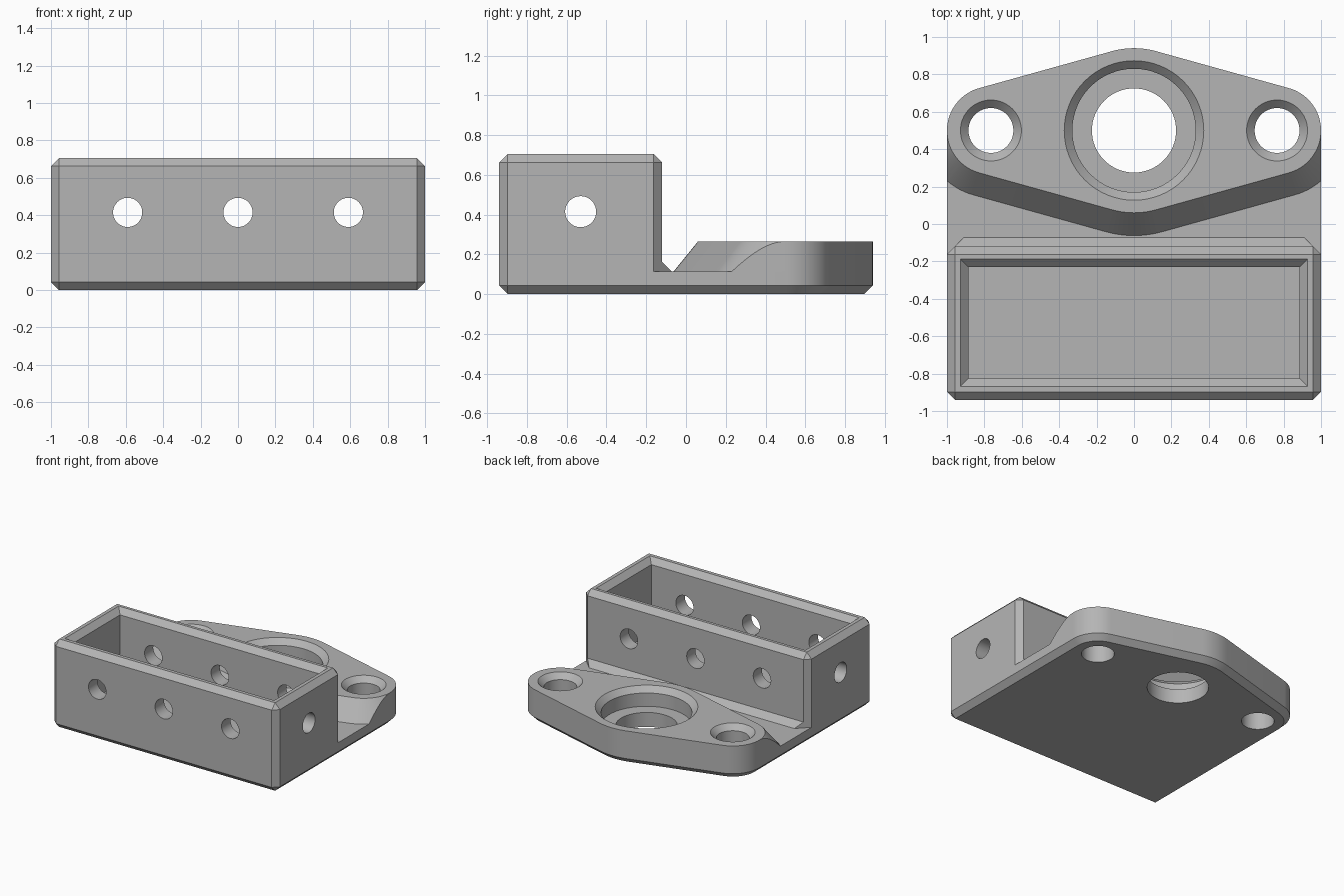
import bpy, bmesh, math
from mathutils import Vector

cube = bpy.data.objects.get("Cube")
if cube:
    bpy.data.objects.remove(cube, do_unlink=True)

# Main dimensions
CH = 0.043                    # chamfer width
FLOOR, FLANGE, TOP = 0.115, 0.265, 0.705
FRONT, BACK = -0.94, -0.12    # walls of the box
CY = 0.5                      # flange axis
HUB_R, EAR_R, EAR_X = 0.44, 0.235, 0.765
DRAFT = 0.122                 # spread of the sloped flange front

grey = bpy.data.materials.new("plain grey")
grey.use_nodes = True
color = (0.46, 0.46, 0.46, 1)
grey.diffuse_color = color
grey.node_tree.nodes["Principled BSDF"].inputs["Base Color"].default_value = color


def loft(name, rings, clip_x=None):
    """Closed solid through a list of (outline, z) rings."""
    bm = bmesh.new()
    loops = [[bm.verts.new((x, y, z)) for x, y in pts] for pts, z in rings]
    for low, high in zip(loops, loops[1:]):
        for i in range(len(low)):
            j = (i + 1) % len(low)
            bm.faces.new((low[i], low[j], high[j], high[i]))
    bm.faces.new(loops[0][::-1])
    bm.faces.new(loops[-1])
    bmesh.ops.remove_doubles(bm, verts=bm.verts, dist=1e-5)
    if clip_x:
        for side in (1, -1):
            geom = bm.verts[:] + bm.edges[:] + bm.faces[:]
            bmesh.ops.bisect_plane(bm, geom=geom, dist=1e-5, clear_outer=True,
                                   plane_co=(side * clip_x, 0, 0), plane_no=(side, 0, 0))
            rim = [e for e in bm.edges if e.is_boundary]
            bmesh.ops.holes_fill(bm, edges=rim, sides=0)
    bmesh.ops.recalc_face_normals(bm, faces=bm.faces)
    mesh = bpy.data.meshes.new(name)
    bm.to_mesh(mesh)
    bm.free()
    mesh.materials.append(grey)
    obj = bpy.data.objects.new(name, mesh)
    bpy.context.collection.objects.link(obj)
    return obj


def circle(x, y, r, n=64):
    return [(x + r * math.cos(math.tau * i / n), y + r * math.sin(math.tau * i / n))
            for i in range(n)]


def bore(x, r, countersunk=False):
    """Vertical round cutter, optionally opening out at the flange top."""
    rings = [(circle(x, CY, r), -0.1), (circle(x, CY, r), FLANGE - CH)]
    if countersunk:
        rings.append((circle(x, CY, r + 2 * CH), FLANGE + CH))
    return loft("bore_cutter", rings)


def cross_hole(location, rotation):
    bpy.ops.mesh.primitive_cylinder_add(vertices=48, radius=0.078, depth=2.4,
                                        location=location, rotation=rotation)
    return bpy.context.object


def cut(obj, cutters):
    bpy.context.view_layer.objects.active = obj
    for cutter in cutters:
        cutter.hide_render = True
        mod = obj.modifiers.new("cut", 'BOOLEAN')
        mod.operation, mod.solver, mod.object = 'DIFFERENCE', 'EXACT', cutter
        bpy.ops.object.modifier_apply(modifier=mod.name)
        bpy.data.objects.remove(cutter, do_unlink=True)


def rear_half(off=0.0):
    """Rear outline of the flange: ear arc, hub arc, ear arc."""
    phi = math.acos((HUB_R - EAR_R) / EAR_X)
    pts = []
    for cx, r, a, b, n in ((EAR_X, EAR_R, 0, phi, 18),
                           (0, HUB_R, phi, math.pi - phi, 10),
                           (-EAR_X, EAR_R, math.pi - phi, math.pi, 18)):
        for i in range(n + 1):
            t = a + (b - a) * i / n
            pts.append((cx + (r + off) * math.cos(t), CY + (r + off) * math.sin(t)))
    return pts


def front_half(off=0.0):
    return [(x, 2 * CY - y) for x, y in reversed(rear_half(off))]


def front_corners(inset=0.0):
    """Chamfered front corners; they close to sharp ones when inset by CH."""
    return [(-1 + inset, FRONT + CH), (-1 + CH, FRONT + inset),
            (1 - CH, FRONT + inset), (1 - inset, FRONT + CH)]


def box_outline(back=BACK, inset=0.0):
    """Box outline whose rear corners stay on one vertical diagonal plane."""
    x = 1 - CH - (back - BACK)
    if inset:
        x, back = 1 - CH, BACK - inset
    return front_corners(inset) + [(1 - inset, BACK - CH), (x, back),
                                   (-x, back), (-1 + inset, BACK - CH)]


def pocket(grow=0.0):
    x, y0, y1 = 0.885 + grow, -0.825 - grow, -0.23 + grow
    return [(-x, y0), (x, y0), (x, y1), (-x, y1)]


# Base plate with chamfered bottom edge
plate_outline = front_corners() + rear_half()
base_plate = loft("base_plate", [(front_corners(CH) + rear_half(-CH), 0),
                                 (plate_outline, CH), (plate_outline, FLOOR)])
cut(base_plate, [bore(0, 0.225), bore(-EAR_X, 0.12), bore(EAR_X, 0.12)])

# Raised flange: upright at the rear, sloped at the front
flange = loft("mounting_flange", [(rear_half() + front_half(DRAFT), FLOOR),
                                  (rear_half() + front_half(), FLANGE)], clip_x=1)
cut(flange, [bore(0, 0.33, True), bore(-EAR_X, 0.12, True), bore(EAR_X, 0.12, True)])

# Open box with a chamfered foot, rim and pocket
box = loft("open_box", [(box_outline(BACK + 0.047), FLOOR), (box_outline(), FLOOR + 0.047),
                        (box_outline(), TOP - CH), (box_outline(inset=CH), TOP)])
cutters = [loft("pocket_cutter", [(pocket(), 0), (pocket(), TOP - CH),
                                  (pocket(2 * CH), TOP + CH)])]
quarter = math.pi / 2
cutters += [cross_hole((x, -0.53, 0.415), (quarter, 0, 0)) for x in (-0.59, 0, 0.59)]
cutters.append(cross_hole((0, -0.53, 0.415), (0, quarter, 0)))
cut(box, cutters)

# Smooth round surfaces, crisp edges
bpy.ops.object.select_all(action='DESELECT')
for obj in (base_plate, flange, box):
    obj.data.materials.clear()
    obj.data.materials.append(grey)
    for poly in obj.data.polygons:
        poly.material_index = 0
    obj.select_set(True)
bpy.context.view_layer.objects.active = box
bpy.ops.object.shade_smooth_by_angle(angle=math.radians(30))
